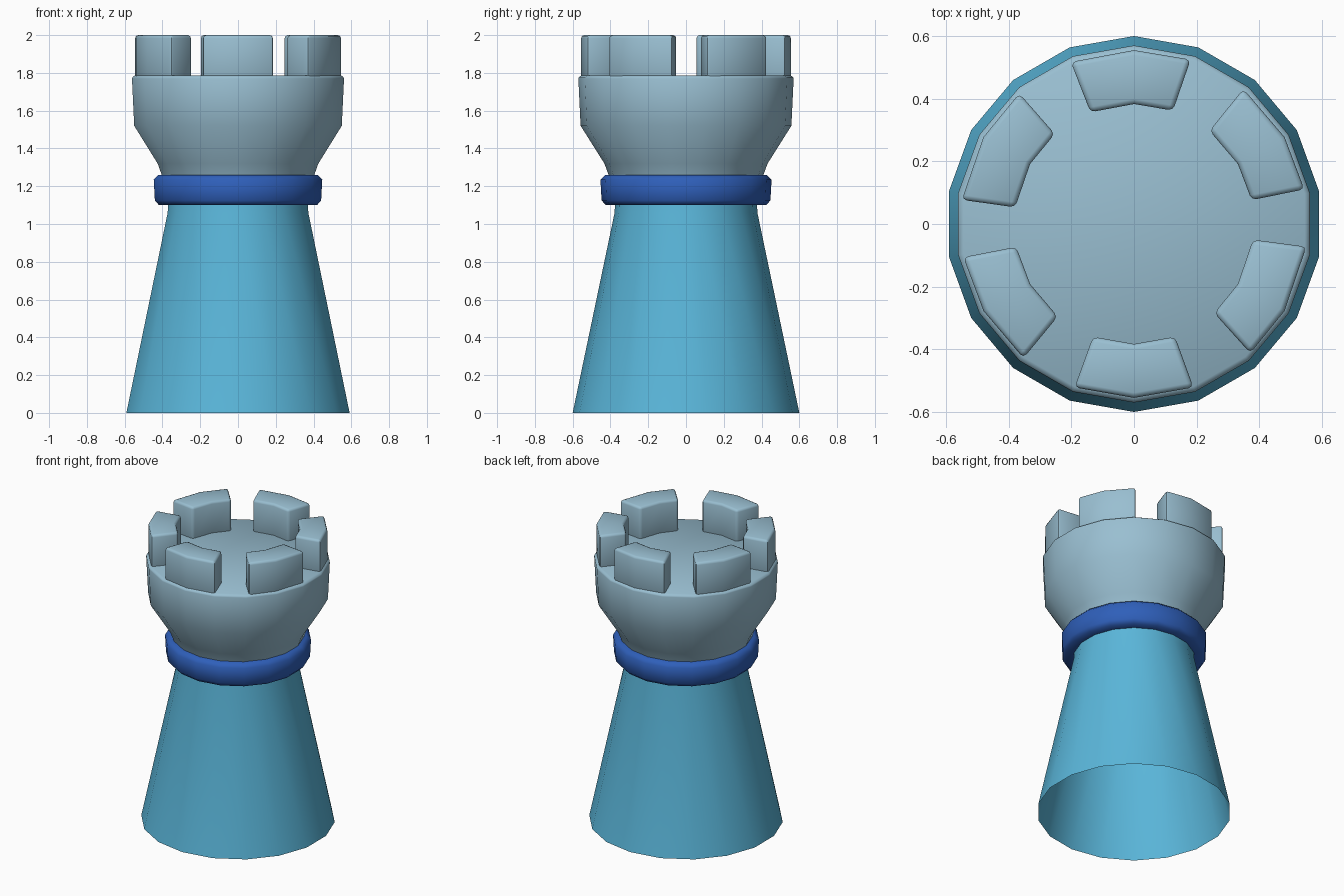
import bpy, bmesh, math

if "Cube" in bpy.data.objects:
    bpy.data.objects.remove(bpy.data.objects["Cube"])

SIDES = 18


def material(name, rgb):
    m = bpy.data.materials.new(name)
    m.diffuse_color = (*rgb, 1)
    m.use_nodes = True
    m.node_tree.nodes["Principled BSDF"].inputs["Base Color"].default_value = m.diffuse_color
    return m


SKY = material("sky blue", (0.102, 0.468, 0.70))
NAVY = material("royal blue", (0.028, 0.115, 0.49))
STONE = material("pale stone blue", (0.32, 0.52, 0.64))


def finish(name, bm, mat, angle):
    bmesh.ops.recalc_face_normals(bm, faces=bm.faces)
    me = bpy.data.meshes.new(name)
    bm.to_mesh(me)
    bm.free()
    me.materials.append(mat)
    for p in me.polygons:
        p.use_smooth = True
    me.set_sharp_from_angle(angle=math.radians(angle))
    ob = bpy.data.objects.new(name, me)
    bpy.context.collection.objects.link(ob)
    return ob


def lathe(name, profile, mat, angle=45, cap_top=False, closed=False):
    """Spin an (r, z) profile into an 18-sided shell with a vertex on +y."""
    bm = bmesh.new()
    rings = []
    for r, z in profile:
        rings.append([bm.verts.new((r * math.sin(2 * math.pi * i / SIDES),
                                    r * math.cos(2 * math.pi * i / SIDES), z))
                      for i in range(SIDES)])
    pairs = list(zip(rings, rings[1:]))
    if closed:
        pairs.append((rings[-1], rings[0]))
    for a, b in pairs:
        for i in range(SIDES):
            j = (i + 1) % SIDES
            bm.faces.new((a[i], a[j], b[j], b[i]))
    if cap_top:
        bm.faces.new(rings[-1])
    return finish(name, bm, mat, angle)


# tapered body, open underneath
lathe("tower_body", [(0.60, 0), (0.378, 1.06), (0.372, 1.20)], SKY)

# rounded collar ring
lathe("collar", [(0.36, 1.10), (0.425, 1.10), (0.447, 1.125), (0.453, 1.235),
                 (0.428, 1.26), (0.36, 1.26)], NAVY, 60, closed=True)

# flared head with a flat top
lathe("tower_head", [(0.385, 1.20), (0.41, 1.26), (0.432, 1.32), (0.558, 1.52),
                     (0.570, 1.77), (0.567, 1.778), (0.553, 1.787)],
      STONE, 50, cap_top=True)

# six battlements: start, middle and end angle on the rim
SPANS = [(11.5, 30, 51), (71, 90, 111.3), (131.3, 150, 172),
         (191, 210, 230.5), (250, 270, 290), (312, 330, 352.5)]
for n, span in enumerate(SPANS):
    bm = bmesh.new()
    plan = [(0.555, a) for a in span] + [(0.383, a) for a in reversed(span)]
    low, high = [[bm.verts.new((r * math.cos(math.radians(a)),
                                r * math.sin(math.radians(a)), z))
                  for r, a in plan] for z in (1.76, 2.0)]
    for i in range(6):
        j = (i + 1) % 6
        bm.faces.new((low[i], low[j], high[j], high[i]))
    for ring in (low, high):
        bm.faces.new((ring[0], ring[1], ring[4], ring[5]))
        bm.faces.new((ring[1], ring[2], ring[3], ring[4]))
    bmesh.ops.recalc_face_normals(bm, faces=bm.faces)
    edges = [e for e in bm.edges if e.calc_face_angle() > math.radians(35)]
    bmesh.ops.bevel(bm, geom=edges, offset=0.016, segments=2, profile=0.5,
                    affect='EDGES')
    finish(f"battlement_{n + 1}", bm, STONE, 50)
